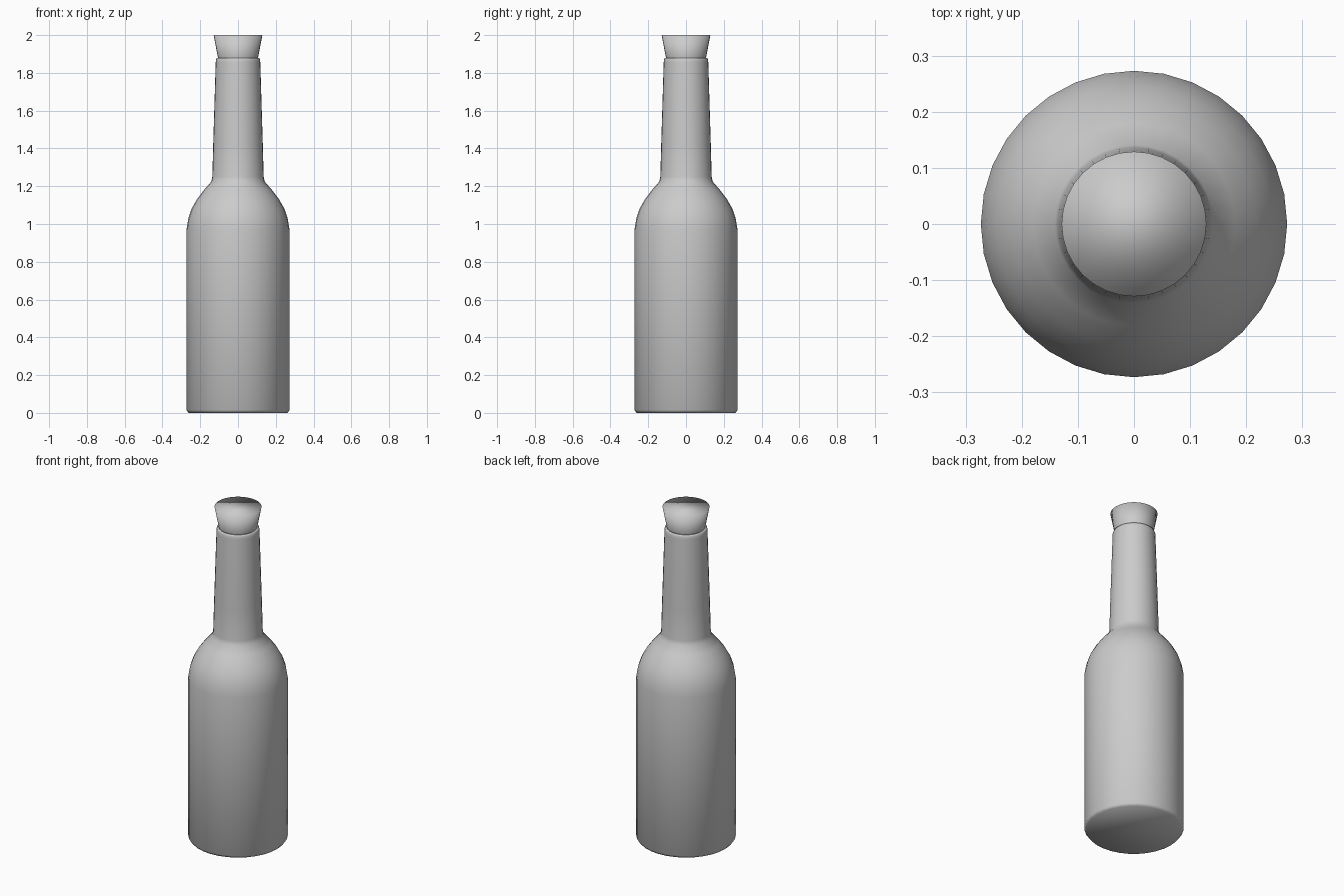
import bpy
import bmesh
from math import cos, sin, tau

SIDES = 32

cube = bpy.data.objects.get("Cube")
if cube:
    bpy.data.objects.remove(cube, do_unlink=True)

# Single plain grey
grey = bpy.data.materials.new("plain_grey")
grey.use_nodes = True
colour = (0.6, 0.6, 0.6, 1)
grey.diffuse_color = colour
grey.node_tree.nodes["Principled BSDF"].inputs["Base Color"].default_value = colour


def turned(name, profile):
    """Spin a (radius, height) profile about z, closing both ends with flat caps."""
    bm = bmesh.new()
    rings = [[bm.verts.new((r * cos(tau * i / SIDES), r * sin(tau * i / SIDES), z))
              for i in range(SIDES)] for r, z in profile]
    for low, high in zip(rings, rings[1:]):
        for i in range(SIDES):
            j = (i + 1) % SIDES
            bm.faces.new((low[i], low[j], high[j], high[i]))
    bm.faces.new(rings[0][::-1])
    bm.faces.new(rings[-1])
    for face in bm.faces:
        face.smooth = True
    mesh = bpy.data.meshes.new(name)
    bm.to_mesh(mesh)
    bm.free()
    mesh.materials.append(grey)
    obj = bpy.data.objects.new(name, mesh)
    bpy.context.collection.objects.link(obj)
    return obj


# Bottle: chamfered foot, straight body, round shoulder, tapered neck, rolled lip
turned("bottle", [
    (0.262, 0), (0.273, 0.015), (0.273, 0.97),
    (0.263, 1.03), (0.246, 1.08), (0.218, 1.13), (0.180, 1.18), (0.141, 1.225),
    (0.136, 1.25), (0.131, 1.43), (0.118, 1.855),
    (0.117, 1.87), (0.113, 1.88), (0.106, 1.88), (0.102, 1.86), (0.101, 1.78),
])

# Flared stopper pushed into the neck
turned("stopper", [(0.092, 1.79), (0.106, 1.88), (0.129, 2)])
